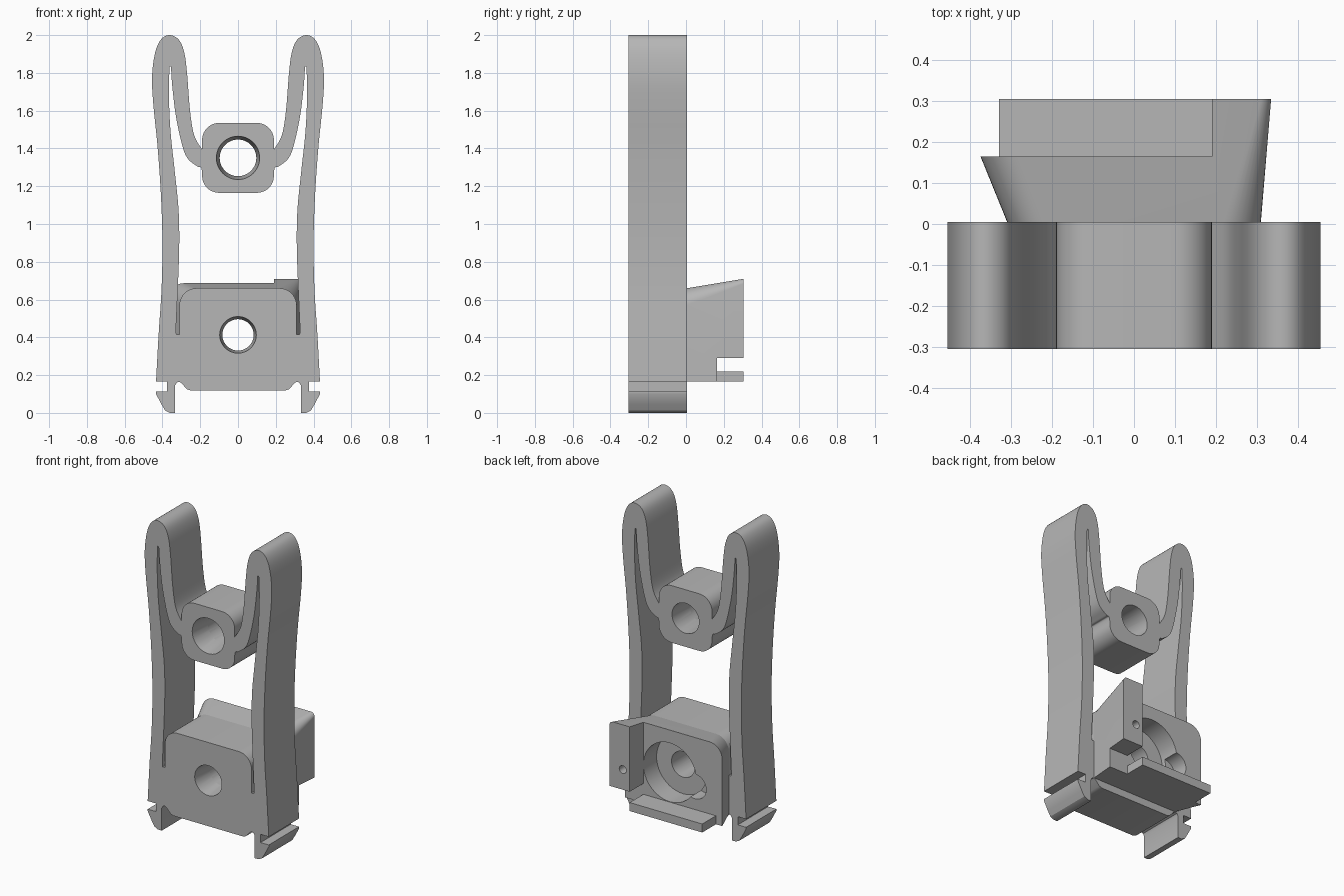
import bpy, bmesh, math
from mathutils import Matrix, Vector

if "Cube" in bpy.data.objects:
    bpy.data.objects.remove(bpy.data.objects["Cube"])

grey = bpy.data.materials.new("light_grey")
grey.use_nodes = True
color = (0.47, 0.47, 0.47, 1)
grey.diffuse_color = color
grey.node_tree.nodes["Principled BSDF"].inputs["Base Color"].default_value = color

FRONT, MID, STEP, BACK = -0.305, 0.005, 0.165, 0.305


def make_object(name, bm):
    bmesh.ops.recalc_face_normals(bm, faces=bm.faces)
    mesh = bpy.data.meshes.new(name)
    bm.to_mesh(mesh)
    bm.free()
    mesh.materials.append(grey)
    obj = bpy.data.objects.new(name, mesh)
    bpy.context.collection.objects.link(obj)
    return obj


def loft(sections):
    """Join closed sections, each a (y, [(x, z), ...]) pair."""
    bm = bmesh.new()
    rings = [[bm.verts.new((x, y, z)) for x, z in pts] for y, pts in sections]
    for a, b in zip(rings, rings[1:]):
        for i in range(len(a)):
            j = (i + 1) % len(a)
            bm.faces.new((a[i], a[j], b[j], b[i]))
    bm.faces.new(rings[0])
    bm.faces.new(rings[-1])
    return bm


def spline(pts, steps=6):
    """Smooth curve through the points."""
    p = [Vector(q) for q in [pts[0]] + pts + [pts[-1]]]
    out = []
    for a, b, c, d in zip(p, p[1:], p[2:], p[3:]):
        for k in range(steps):
            t = k / steps
            v = (b * 2 + (c - a) * t + (a * 2 - b * 5 + c * 4 - d) * t**2
                 + (b * 3 - a - c * 3 + d) * t**3) / 2
            out.append((v.x, v.y))
    return out + [tuple(pts[-1])]


def arc(cx, cz, r, start, end, n=10):
    angles = [math.radians(start + (end - start) * i / n) for i in range(n + 1)]
    return [(cx + r * math.cos(a), cz + r * math.sin(a)) for a in angles]


def bore(x, z, y0, y1, r_front, r_back):
    """Round cutter running from y0 (front) to y1 (back)."""
    bm = bmesh.new()
    bmesh.ops.create_cone(bm, cap_ends=True, segments=48, radius1=r_back,
                          radius2=r_front, depth=y1 - y0)
    bmesh.ops.transform(bm, verts=bm.verts, matrix=Matrix.Translation(
        (x, (y0 + y1) / 2, z)) @ Matrix.Rotation(math.pi / 2, 4, "X"))
    return make_object("cutter", bm)


def box(x0, x1, y0, y1, z0, z1):
    return make_object("cutter", loft(
        [(y, [(x0, z0), (x1, z0), (x1, z1), (x0, z1)]) for y in (y0, y1)]))


def finish(obj, cutters):
    """Cut the part, apply its modifiers and shade it."""
    for c in cutters:
        mod = obj.modifiers.new("cut", "BOOLEAN")
        mod.operation, mod.solver, mod.object = "DIFFERENCE", "EXACT", c
    bpy.ops.object.select_all(action="DESELECT")
    obj.select_set(True)
    bpy.context.view_layer.objects.active = obj
    for mod in list(obj.modifiers):
        bpy.ops.object.modifier_apply(modifier=mod.name)
    for c in cutters:
        bpy.data.objects.remove(c)
    bpy.ops.object.shade_smooth_by_angle(angle=math.radians(30))


# Clip frame: one half of the outline, mirrored
foot = [(0, 0.118), (0.25, 0.118), (0.27, 0.125), (0.3, 0.158), (0.312, 0.165),
        (0.325, 0.16), (0.333, 0.145), (0.333, 0), (0.36, 0), (0.385, 0.012),
        (0.405, 0.045), (0.434, 0.1), (0.434, 0.112), (0.375, 0.112),
        (0.375, 0.165)]
outer = spline([(0.434, 0.165), (0.42, 0.42), (0.405, 0.65), (0.4, 0.9),
                (0.408, 1.15), (0.425, 1.4), (0.448, 1.63), (0.455, 1.78),
                (0.438, 1.91), (0.405, 1.98), (0.36, 2.0), (0.313, 1.975),
                (0.285, 1.91), (0.27, 1.8), (0.254, 1.6), (0.232, 1.47),
                (0.19, 1.395)])
hub = arc(0.1, 1.445, 0.09, 0, 90) + [(0, 1.535), (0, 1.165)] \
    + arc(0.1, 1.255, 0.09, -90, 0)
slot = spline([(0.19, 1.275), (0.197, 1.3), (0.22, 1.308), (0.28, 1.37),
               (0.325, 1.55), (0.347, 1.72), (0.355, 1.835)])
inner = spline([(0.362, 1.835), (0.366, 1.7), (0.358, 1.5), (0.335, 1.28),
                (0.315, 1.08), (0.311, 0.9), (0.317, 0.7), (0.329, 0.43)])
body = [(0.326, 0.415), (0.309, 0.415)] + arc(0.22, 0.57, 0.09, 0, 90) + [(0, 0.66)]
half = foot + outer + hub + slot + inner + body
bm = loft([(FRONT, half), (MID, half)])
center = [f for f in bm.faces if all(abs(v.co.x) < 1e-5 for v in f.verts)]
bmesh.ops.delete(bm, geom=center, context="FACES")
frame = make_object("clip_frame", bm)
frame.modifiers.new("mirror", "MIRROR").use_clip = True
finish(frame, [
    bore(0, 1.35, FRONT - 0.01, -0.17, 0.116, 0.097),
    bore(0, 1.35, -0.18, 0.05, 0.097, 0.097),
    bore(0, 0.413, FRONT - 0.01, -0.17, 0.098, 0.083),
    bore(0, 0.413, -0.18, 0.05, 0.083, 0.083),
])


# Flared rear block with a tab and a bottom lip
def block_section(left, right, top, r_left, r_right):
    return ([(left, 0.165), (right, 0.165)]
            + arc(right - r_right, top - r_right, r_right, 0, 90)
            + arc(left + r_left, top - r_left, r_left, 90, 180))


block = make_object("rear_block", loft([
    (MID, block_section(-0.31, 0.31, 0.66, 0.09, 0.09)),
    (BACK, block_section(-0.432, 0.335, 0.71, 0.09, 0.025))]))
finish(block, [
    box(-0.6, 0.19, STEP, 0.5, 0.22, 0.9),
    box(0.19, 0.6, STEP, 0.5, 0, 0.29),
    box(-0.6, -0.33, STEP, 0.5, 0, 0.9),
    bore(0, 0.413, 0.03, 0.25, 0.19, 0.19),
    bore(-0.18, 0.37, 0.06, 0.25, 0.08, 0.08),
    bore(0, 0.413, -0.05, 0.1, 0.083, 0.083),
    bore(0.24, 0.42, 0.2, 0.4, 0.025, 0.025),
])
